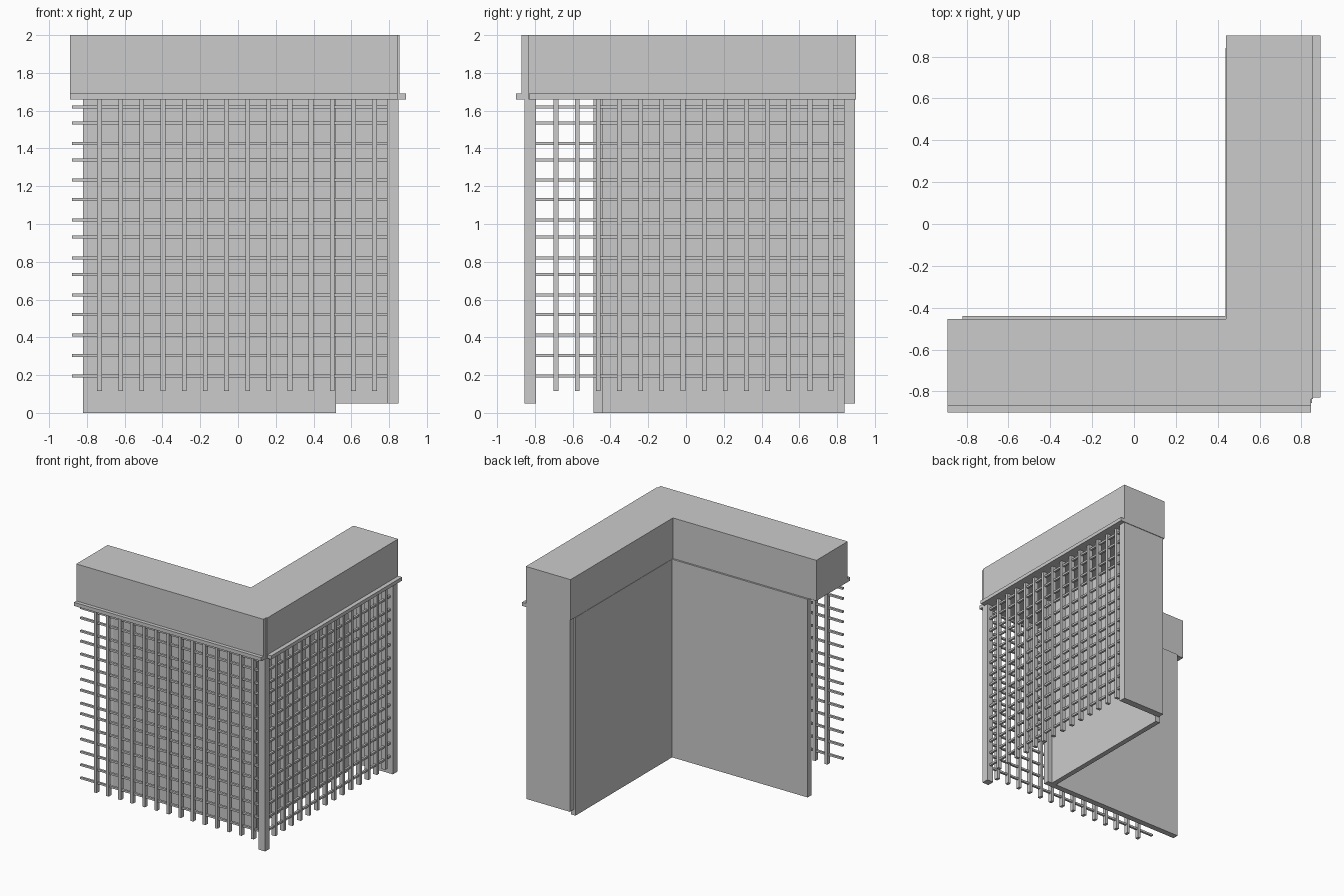
import bpy, bmesh

if "Cube" in bpy.data.objects:
    bpy.data.objects.remove(bpy.data.objects["Cube"])


def mesh_object(name, bm):
    bmesh.ops.recalc_face_normals(bm, faces=bm.faces)
    me = bpy.data.meshes.new(name)
    bm.to_mesh(me)
    bm.free()
    ob = bpy.data.objects.new(name, me)
    bpy.context.collection.objects.link(ob)
    return ob


def add_box(bm, x, y, z):
    vs = bmesh.ops.create_cube(bm, size=1)["verts"]
    for v in vs:
        v.co = [a[0] + (a[1] - a[0]) * (c + 0.5) for a, c in zip((x, y, z), v.co)]


def box(name, x, y, z):
    bm = bmesh.new()
    add_box(bm, x, y, z)
    return mesh_object(name, bm)


def prism(name, outline, z0, z1):
    bm = bmesh.new()
    face = bm.faces.new([bm.verts.new((x, y, z0)) for x, y in outline])
    new = bmesh.ops.extrude_face_region(bm, geom=[face])["geom"]
    for v in new:
        if isinstance(v, bmesh.types.BMVert):
            v.co.z = z1
    return mesh_object(name, bm)


TOP = 1.66

# L-shaped header with a small notch at the outer corner
prism("header", [(-0.89, -0.87), (0.845, -0.87), (0.845, -0.835), (0.855, -0.835),
                 (0.855, 0.9), (0.44, 0.9), (0.44, -0.455), (-0.89, -0.455)], TOP, 2.0)

# Ledges along the bottom of the header
box("front_ledge", (-0.89, 0.845), (-0.9, -0.868), (TOP, 1.69))
box("side_ledge", (0.853, 0.89), (-0.83, 0.9), (TOP, 1.69))

# Backing walls, end wall and corner post
box("front_wall", (-0.82, 0.52), (-0.49, -0.44), (0, TOP))
box("side_wall", (0.437, 0.48), (-0.44, 0.84), (0, TOP))
box("end_wall", (0.45, 0.85), (0.837, 0.895), (0.05, TOP))
box("corner_post", (0.79, 0.85), (-0.855, -0.795), (0.05, TOP))

# Lattice screens: vertical slats crossed by thin rods
ROD_Z = [0.195, 0.305, 0.413, 0.52, 0.625, 0.733, 0.82, 0.93,
         1.022, 1.13, 1.232, 1.34, 1.425, 1.535, 1.62]


def lattice(name, start, span, centre, along_x):
    def bar(bm, along, half, z):
        across = (centre - half, centre + half)
        add_box(bm, *((along, across) if along_x else (across, along)), z)

    slats, rods = bmesh.new(), bmesh.new()
    for i in range(14):
        p = start + i * 0.112
        bar(slats, (p - 0.0125, p + 0.0125), 0.0175, (0.115, TOP))
    for z in ROD_Z:
        bar(rods, span, 0.009, (z - 0.008, z + 0.008))
    mesh_object(name + "_slats", slats)
    mesh_object(name + "_rods", rods)


lattice("front_lattice", -0.733, (-0.88, 0.79), -0.825, True)
lattice("side_lattice", -0.688, (-0.795, 0.84), 0.82, False)
